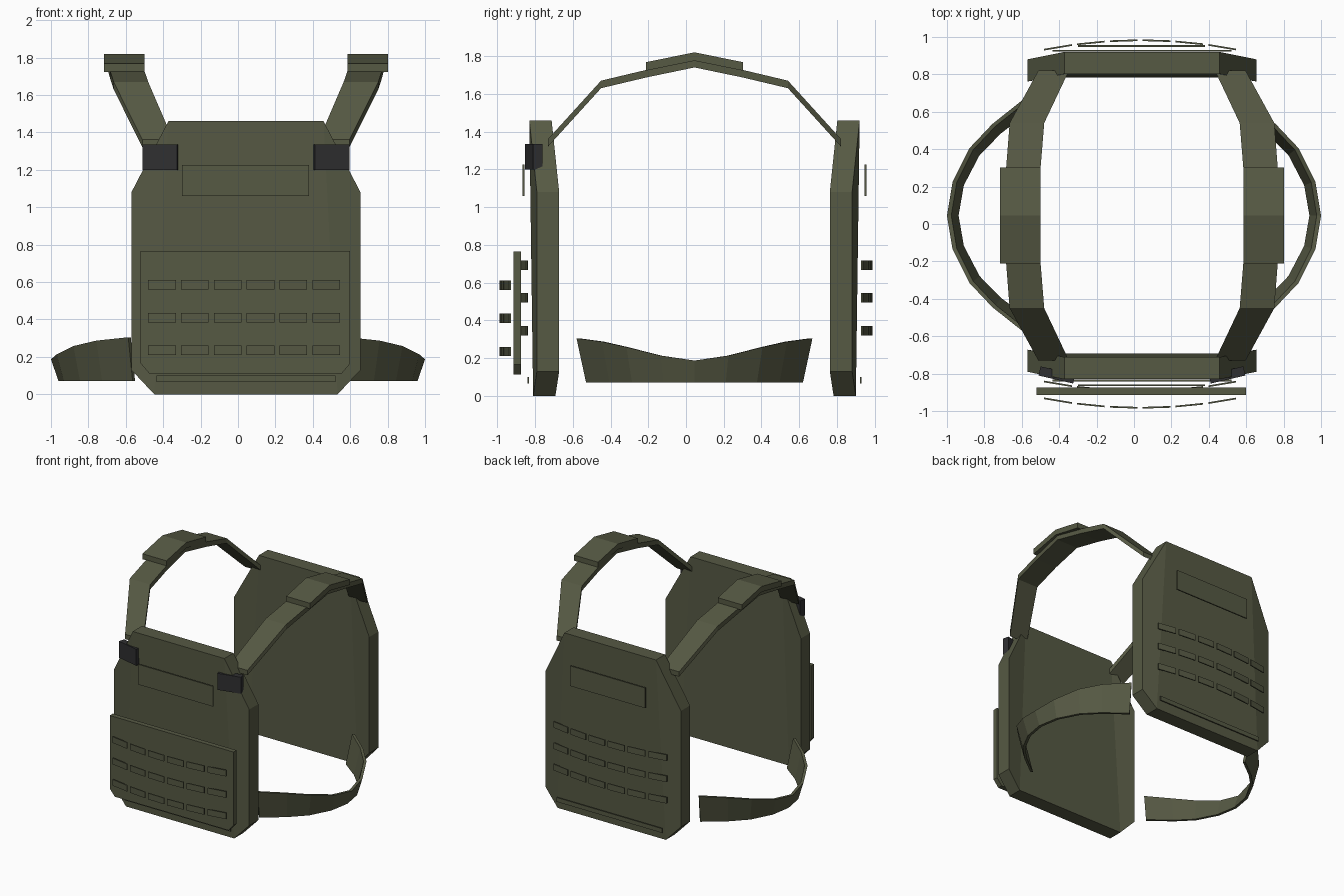
import bpy, bmesh, math
from mathutils import Matrix

if "Cube" in bpy.data.objects:
    bpy.data.objects.remove(bpy.data.objects["Cube"])

CX, CY = 0.0425, 0.045   # centre of the vest body


def material(name, rgb):
    m = bpy.data.materials.new(name)
    m.diffuse_color = (*rgb, 1)
    m.use_nodes = True
    m.node_tree.nodes["Principled BSDF"].inputs["Base Color"].default_value = m.diffuse_color
    return m


OLIVE = material("olive fabric", (0.093, 0.100, 0.057))
BLACK = material("black plastic", (0.028, 0.028, 0.030))


def finish(name, bm, mat=OLIVE):
    bmesh.ops.recalc_face_normals(bm, faces=bm.faces)
    me = bpy.data.meshes.new(name)
    bm.to_mesh(me)
    bm.free()
    me.materials.append(mat)
    ob = bpy.data.objects.new(name, me)
    bpy.context.collection.objects.link(ob)
    return ob


def loft(name, rings, mat=OLIVE):
    """Solid skinned through a list of closed rings, capped at both ends."""
    bm = bmesh.new()
    vs = [[bm.verts.new(p) for p in r] for r in rings]
    n = len(vs[0])
    for a, b in zip(vs, vs[1:]):
        for i in range(n):
            j = (i + 1) % n
            bm.faces.new((a[i], a[j], b[j], b[i]))
    bm.faces.new(vs[0])
    bm.faces.new(vs[-1])
    return finish(name, bm, mat)


def box(name, x0, x1, y0, y1, z0, z1):
    ring = lambda z: [(x0, y0, z), (x1, y0, z), (x1, y1, z), (x0, y1, z)]
    return loft(name, [ring(z0), ring(z1)])


def face_y(side, depth):
    """World y of a point at a distance out from the body centre."""
    return CY + side * depth


def carrier(name, side):
    # (half width, height, outer depth): top, upper side, lower side, bottom
    prof = [(0.415, 1.46, 0.875), (0.6125, 1.08, 0.835),
            (0.6125, 0.13, 0.835), (0.49, 0.0, 0.855)]
    bm = bmesh.new()
    layers = []
    for inset in (0, 0.118):
        layers.append([[bm.verts.new((CX + s * w, face_y(side, d - inset), z))
                        for w, z, d in prof] for s in (-1, 1)])
    for left, right in layers:          # flat centre with swept-back wings
        bm.faces.new((left[0], right[0], right[3], left[3]))
        bm.faces.new(left)
        bm.faces.new(right)
    loops = [l + r[::-1] for l, r in layers]
    for i in range(8):                  # rim
        j = (i + 1) % 8
        bm.faces.new((loops[0][i], loops[0][j], loops[1][j], loops[1][i]))
    finish(name, bm)


def webbing(name, side, depth, heights):
    # rows of six short loops following a shallow arc
    for row, z in enumerate(heights):
        for c in range(6):
            x0 = -0.48 + c * 0.1755
            ring = []
            for x, t in ((x0, 0), (x0 + 0.148, 0), (x0 + 0.148, 0.009), (x0, 0.009)):
                d = depth - 0.19 * (x - 0.035) ** 2 - t
                ring.append((x, face_y(side, d)))
            loft(f"{name}_{row}_{c}", [[(x, y, zz) for x, y in ring]
                                       for zz in (z - 0.025, z + 0.025)])


# Front and back carriers with label patch, lower strip and webbing
for label, side in (("front", -1), ("back", 1)):
    carrier(label + "_carrier", side)
    box(label + "_patch", -0.30, 0.38, face_y(side, 0.902), face_y(side, 0.912), 1.06, 1.225)
    box(label + "_lower_strip", -0.435, 0.52, face_y(side, 0.877), face_y(side, 0.886), 0.065, 0.10)
    webbing(label + "_webbing", side, 0.942, (0.345, 0.52, 0.693))

# Front pouch panel with clipped lower corners, and its webbing
outline = [(-0.52, 0.765), (-0.52, 0.165), (-0.475, 0.112),
           (0.555, 0.112), (0.60, 0.165), (0.60, 0.765)]
loft("front_panel", [[(x, y, z) for x, z in outline] for y in (-0.915, -0.875)])
webbing("panel_webbing", -1, 1.032, (0.235, 0.41, 0.585))

# Shoulder straps: (distance along y, centre offset, half width, top height)
half = [(0, 0.645, 0.095, 1.78), (0.255, 0.634, 0.092, 1.727),
        (0.495, 0.615, 0.0925, 1.67), (0.775, 0.472, 0.082, 1.362)]
path = [(-d, *r) for d, *r in half[:0:-1]] + half
pad = [(-0.257, 1.768), (0, 1.82), (0.257, 1.768)]
for label, s in (("left", -1), ("right", 1)):
    rings = []
    for dy, off, w, z in path:
        a, b = CX + s * (off - w), CX + s * (off + w)
        y = CY + dy
        rings.append([(a, y, z - 0.04), (b, y, z - 0.04), (b, y, z), (a, y, z)])
    loft(label + "_shoulder_strap", rings)
    a, b = CX + s * 0.542, CX + s * 0.759
    loft(label + "_shoulder_pad", [[(a, CY + d, z - 0.045), (b, CY + d, z - 0.045),
                                    (b, CY + d, z), (a, CY + d, z)] for d, z in pad])

    # Strap buckle, turned to follow the carrier wing
    bm = bmesh.new()
    bmesh.ops.create_cube(bm, size=1, matrix=(
        Matrix.Translation((CX + s * 0.455, -0.807, 1.268))
        @ Matrix.Rotation(s * math.radians(13), 4, 'Z')
        @ Matrix.Diagonal((0.19, 0.05, 0.135, 1))))
    finish(label + "_buckle", bm, BLACK)

    # Side band: (distance along y, outward reach, top height), tapered below
    arc = [(0, 1.0, 0.187), (0.18, 0.97, 0.213), (0.36, 0.88, 0.258),
           (0.49, 0.757, 0.287), (0.625, 0.587, 0.305)]
    arc = [(-d, x, z) for d, x, z in arc[:0:-1]] + arc
    rings = []
    for d, x, z in arc:
        x, t = s * x, 0.977
        rings.append([(x, CY + d, z), (x * 0.96, CY + d * 0.92, 0.072),
                      (x * 0.96 * t, CY + d * 0.92 * t, 0.072), (x * t, CY + d * t, z)])
    loft(label + "_side_band", rings)
